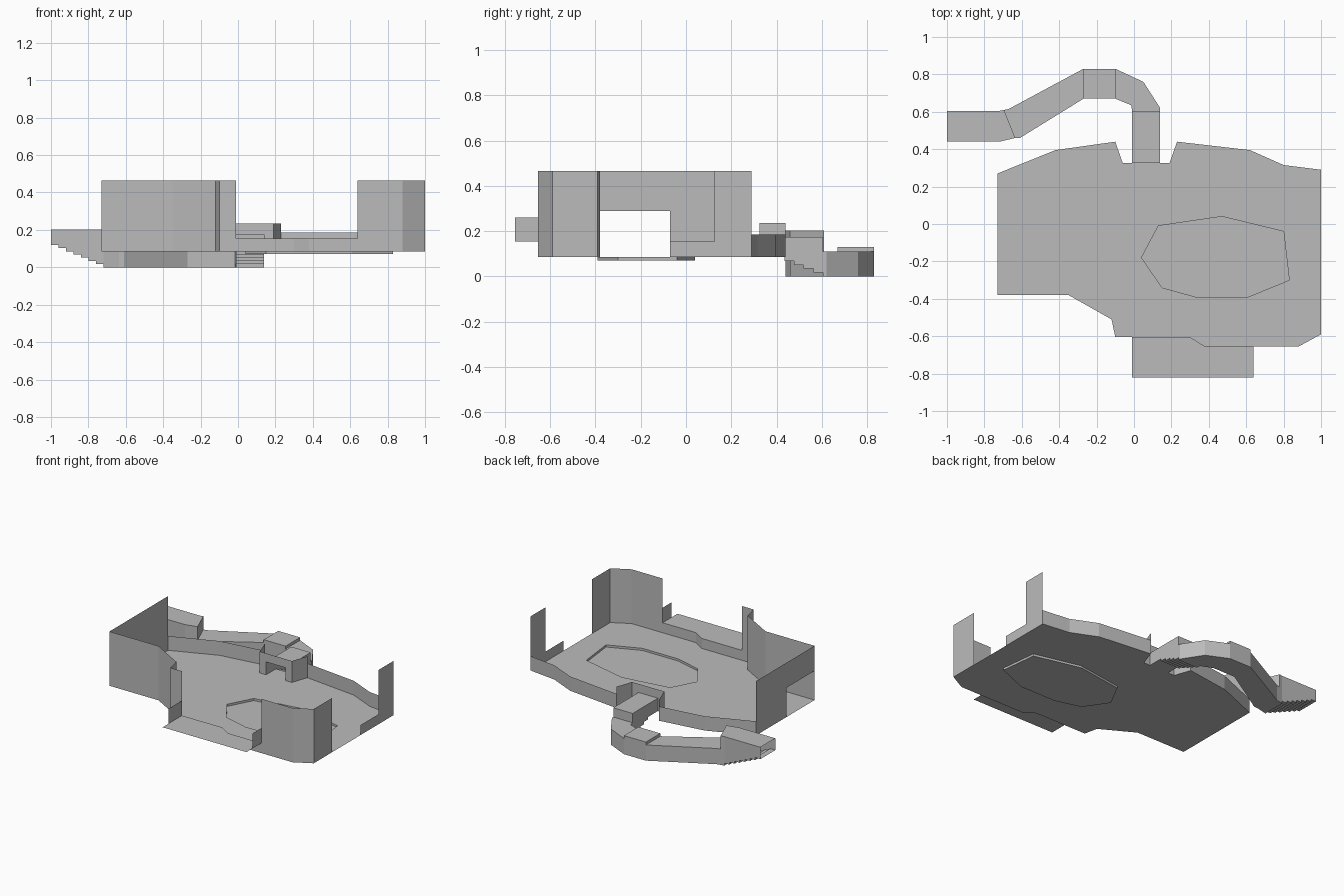
import bpy
import bmesh
from mathutils import Vector

cube = bpy.data.objects.get("Cube")
if cube:
    bpy.data.objects.remove(cube, do_unlink=True)

stone = bpy.data.materials.new("plain_grey")
stone.use_nodes = True
GREY = (0.5, 0.5, 0.5, 1)
stone.diffuse_color = GREY
stone.node_tree.nodes["Principled BSDF"].inputs["Base Color"].default_value = GREY

FLOOR, TALL, LOW, BACK, GATE = 0.085, 0.465, 0.155, 0.185, 0.235


def add_object(name, bm):
    bmesh.ops.remove_doubles(bm, verts=bm.verts, dist=0.0005)
    mesh = bpy.data.meshes.new(name)
    bm.to_mesh(mesh)
    bm.free()
    mesh.materials.append(stone)
    obj = bpy.data.objects.new(name, mesh)
    bpy.context.collection.objects.link(obj)
    return obj


def sheets(name, faces):
    """Thin surfaces from lists of corner points."""
    bm = bmesh.new()
    for corners in faces:
        bm.faces.new([bm.verts.new(c) for c in corners])
    return add_object(name, bm)


def wall(path, low, high):
    """Upright panels along a plan path."""
    return [[(*a, low), (*b, low), (*b, high), (*a, high)]
            for a, b in zip(path, path[1:])]


def plate(outline, z):
    """Level panel, facing up for a counter-clockwise outline."""
    return [[(x, y, z) for x, y in outline]]


def tube(left, right, low, high):
    """Covered passage between two plan paths, open at both ends."""
    outline = right + left[::-1]
    return (wall(right, low, high) + wall(left[::-1], low, high)
            + plate(outline, high) + plate(outline[::-1], low))


def stair_tube(left, right, z_start, z_end, steps, roof):
    """Covered flight of steps between two straight sides."""
    faces = []
    l0, l1, r0, r1 = (Vector(p) for p in (*left, *right))
    rise = (z_end - z_start) / steps
    for i in range(steps):
        z = z_start + rise * i
        la, lb = l0.lerp(l1, i / steps), l0.lerp(l1, (i + 1) / steps)
        ra, rb = r0.lerp(r1, i / steps), r0.lerp(r1, (i + 1) / steps)
        faces += wall([ra, rb], z, roof) + wall([lb, la], z, roof)
        faces += plate([la, lb, rb, ra], z)
        faces += wall([lb, rb], z + rise, z)
    return faces + plate([r0, r1, l1, l0], roof)


# Arena plan, divided into runs with different wall heights
front_left = [(-0.73, -0.38), (-0.35, -0.38), (-0.12, -0.51),
              (-0.10, -0.605), (-0.01, -0.605)]
front_sill = [(-0.01, -0.605), (0.30, -0.605), (0.38, -0.655), (0.64, -0.655)]
front_right = [(0.64, -0.655), (0.88, -0.655), (1.0, -0.59), (1.0, -0.39)]
side_low = [(1.0, -0.07), (1.0, 0.125)]
side_tall = [(1.0, 0.125), (1.0, 0.29)]
back_right = [(1.0, 0.29), (0.80, 0.315), (0.62, 0.395), (0.23, 0.44)]
gate_right = [(0.23, 0.44), (0.19, 0.325)]
gate_left = [(-0.06, 0.325), (-0.10, 0.44)]
back_left = [(-0.10, 0.44), (-0.42, 0.395), (-0.73, 0.27)]
runs = [front_left, front_sill, front_right, side_low, side_tall,
        back_right, gate_right, gate_left, back_left]
plan = list(dict.fromkeys(p for run in runs for p in run))
pit = [(0.04, -0.18), (0.15, -0.34), (0.33, -0.39), (0.61, -0.39),
       (0.83, -0.30), (0.80, -0.04), (0.47, 0.04), (0.13, -0.01)]

# Arena floor with the sunken pit cut out of it
bm = bmesh.new()
edges = []
for loop in (plan, pit):
    verts = [bm.verts.new((x, y, FLOOR)) for x, y in loop]
    edges += [bm.edges.new((a, b)) for a, b in zip(verts, verts[1:] + verts[:1])]
bmesh.ops.triangle_fill(bm, edges=edges, use_beauty=True, normal=(0, 0, 1))
add_object("arena_floor", bm)
sheets("sunken_pit", plate(pit, 0.07) + wall(pit + pit[:1], FLOOR, 0.07))

# Boundary walls
sheets("front_left_wall", wall(front_left, FLOOR, TALL))
sheets("front_right_wall", wall(front_right, FLOOR, TALL))
sheets("front_sill", wall(front_sill, FLOOR, LOW))
sheets("side_low_wall", wall(side_low, FLOOR, LOW))
sheets("side_tall_wall", wall(side_tall, FLOOR, TALL))
sheets("back_right_wall", wall(back_right, FLOOR, BACK))
sheets("back_left_wall", wall(back_left, FLOOR, BACK))

# Side wall with a doorway in its front half
sheets("doorway_wall",
       wall([(-0.73, 0.27), (-0.73, -0.07)], FLOOR, TALL)
       + wall([(-0.73, -0.07), (-0.73, -0.38)], 0.29, TALL))

# Back gate with splayed cheeks and an opening
sheets("back_gate",
       wall(gate_right, FLOOR, GATE) + wall(gate_left, FLOOR, GATE)
       + wall([(0.19, 0.325), (0.14, 0.325)], FLOOR, GATE)
       + wall([(-0.01, 0.325), (-0.06, 0.325)], FLOOR, GATE)
       + wall([(0.14, 0.325), (-0.01, 0.325)], 0.175, GATE))

# Front ledge with a short panel at each side
sheets("front_ledge", plate([(-0.01, -0.82), (0.64, -0.82)]
                            + front_sill[::-1], LOW))
for name, x, y in (("ledge_left_panel", 0.64, -0.655),
                   ("ledge_right_panel", -0.01, -0.605)):
    sheets(name, wall([(x, -0.755), (x, y)], LOW, 0.26))

# Covered stairs leading down from the gate
sheets("gate_passage", tube([(-0.01, 0.325), (-0.01, 0.3925)],
                            [(0.14, 0.325), (0.14, 0.3925)], FLOOR, 0.175))
sheets("gate_stairs",
       stair_tube([(-0.01, 0.3925), (-0.01, 0.605)],
                  [(0.14, 0.3925), (0.14, 0.605)], FLOOR, 0, 5, 0.175)
       + wall([(0.14, 0.605), (-0.01, 0.605)], 0.11, 0.175))

# Low passage curving round behind the arena
sheets("curved_passage", tube([(-0.01, 0.605), (-0.015, 0.635), (-0.10, 0.67)],
                              [(0.14, 0.605), (0.14, 0.62), (0.05, 0.76),
                               (-0.10, 0.83)], 0, 0.11))
mid_in, mid_out = [(-0.10, 0.67), (-0.27, 0.67)], [(-0.10, 0.83), (-0.27, 0.83)]
sheets("middle_passage", tube(mid_in, mid_out, 0, 0.13)
       + wall([mid_out[0], mid_in[0]], 0.11, 0.13)
       + wall([mid_in[1], mid_out[1]], 0.11, 0.13))
bend_in, bend_out = (-0.635, 0.46), (-0.695, 0.61)
sheets("long_passage", tube([mid_in[1], (-0.61, 0.46), bend_in],
                            [mid_out[1], (-0.67, 0.615), bend_out], 0, 0.11))

# Covered stairs climbing to the far end
sheets("end_landing", tube([bend_in, (-0.72, 0.44)], [bend_out, (-0.72, 0.605)],
                           0, 0.203)
       + wall([bend_in, bend_out], 0.11, 0.203))
sheets("end_stairs", stair_tube([(-1.0, 0.605), (-0.72, 0.605)],
                                [(-1.0, 0.44), (-0.72, 0.44)], 0.12, 0, 7, 0.203))
